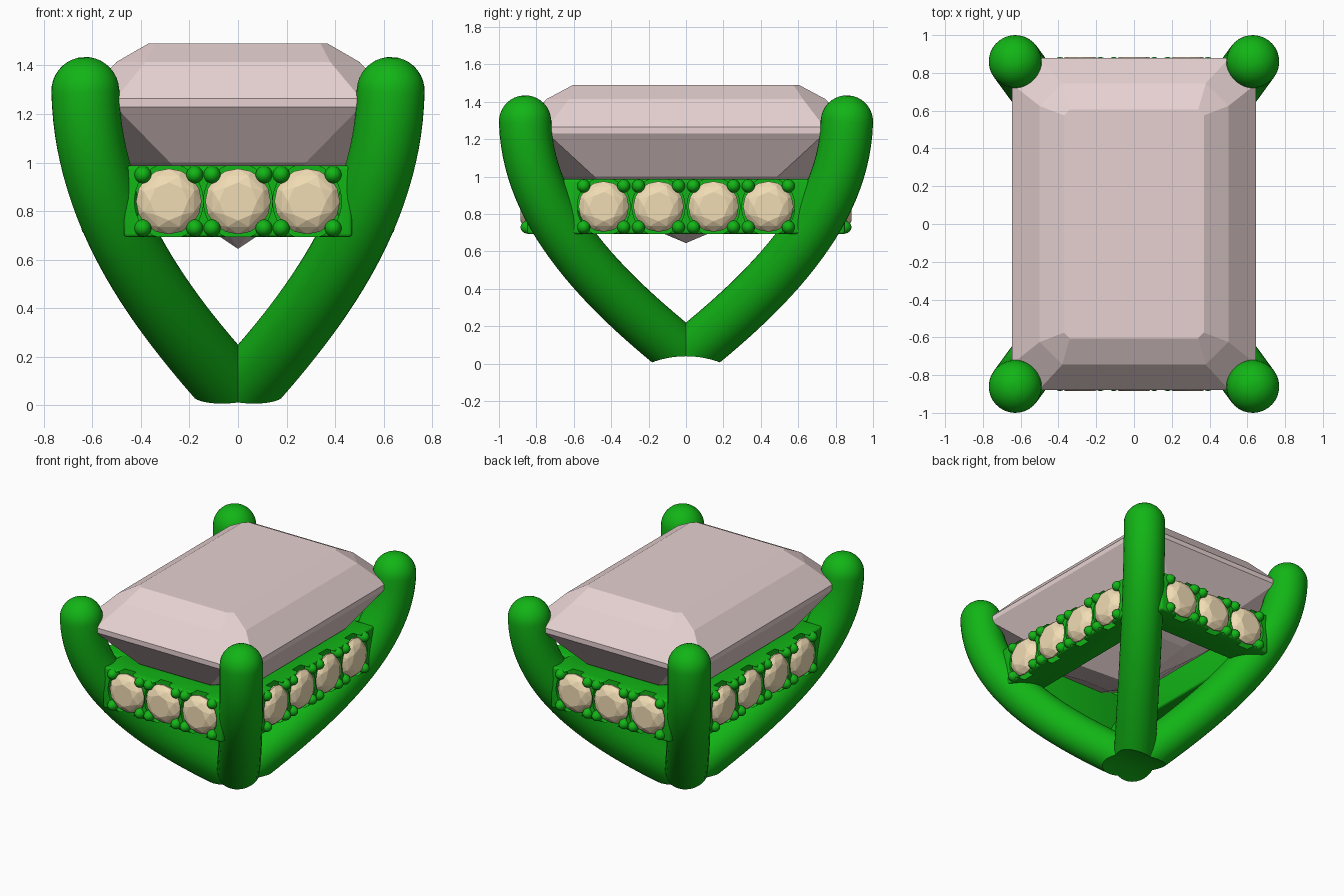
import bpy, bmesh
from math import sin, cos, pi, radians
from mathutils import Vector, Matrix
from mathutils.geometry import interpolate_bezier

if "Cube" in bpy.data.objects:
    bpy.data.objects.remove(bpy.data.objects["Cube"])


def material(name, rgb):
    m = bpy.data.materials.new(name)
    m.diffuse_color = (*rgb, 1)
    m.use_nodes = True
    m.node_tree.nodes["Principled BSDF"].inputs["Base Color"].default_value = m.diffuse_color
    return m


METAL = material("green_metal", (0.006, 0.46, 0.008))
PINK = material("pale_pink", (0.80, 0.64, 0.64))
CREAM = material("cream", (0.88, 0.72, 0.46))


def to_object(bm, name, mat, smooth=False):
    bmesh.ops.recalc_face_normals(bm, faces=bm.faces)
    me = bpy.data.meshes.new(name)
    bm.to_mesh(me)
    bm.free()
    ob = bpy.data.objects.new(name, me)
    bpy.context.collection.objects.link(ob)
    me.materials.append(mat)
    if smooth:
        smooth_shade(ob)
    return ob


def activate(ob):
    bpy.ops.object.select_all(action='DESELECT')
    ob.select_set(True)
    bpy.context.view_layer.objects.active = ob


def smooth_shade(ob):
    activate(ob)
    bpy.ops.object.shade_smooth_by_angle(angle=radians(40))


def boolean(ob, cutter, op='DIFFERENCE'):
    activate(ob)
    mod = ob.modifiers.new("bool", 'BOOLEAN')
    mod.operation, mod.object, mod.solver = op, cutter, 'EXACT'
    mod.use_self = True
    bpy.ops.object.modifier_apply(modifier=mod.name)
    bpy.data.objects.remove(cutter)


def hull(points, name, mat):
    bm = bmesh.new()
    for p in points:
        bm.verts.new(p)
    res = bmesh.ops.convex_hull(bm, input=bm.verts)
    bmesh.ops.delete(bm, geom=[v for v in res["geom_interior"]
                               if isinstance(v, bmesh.types.BMVert)], context='VERTS')
    bmesh.ops.dissolve_limit(bm, angle_limit=0.01, verts=bm.verts, edges=bm.edges)
    return to_object(bm, name, mat)


# Prongs: round tubes with domed tips, meeting at the base
RAD, SEG = 0.14, 32


def add_prong(bm, sx, sy):
    d = Vector((sx * 0.59, sy * 0.807, 0))
    side = Vector((-d.y, d.x, 0)).normalized()
    path = interpolate_bezier(Vector((0, 0.04, 0)), Vector((0.56, 0.4, 0)),
                              Vector((1.05, 0.8, 0)), Vector((1.066, 1.295, 0)), 28)
    path = [Vector((-0.09, -0.02, 0))] + list(path)
    rings = []
    for i, p in enumerate(path):
        t = (path[min(i + 1, len(path) - 1)] - path[max(i - 1, 0)]).normalized()
        rings.append((p, t, RAD))
    for k in range(1, 9):
        a = k * pi / 18
        rings.append((path[-1] + t * RAD * sin(a), t, RAD * cos(a)))
    loops = []
    for p, t, r in rings:
        c = d * p.x + Vector((0, 0, p.y))
        n = d * -t.y + Vector((0, 0, t.x))
        loops.append([bm.verts.new(c + r * (side * cos(2 * pi * j / SEG) + n * sin(2 * pi * j / SEG)))
                      for j in range(SEG)])
    for a, b in zip(loops, loops[1:]):
        for j in range(SEG):
            k = (j + 1) % SEG
            bm.faces.new((a[j], a[k], b[k], b[j]))
    bm.faces.new(loops[0])
    bm.faces.new(loops[-1])


bm = bmesh.new()
for sx in (-1, 1):
    for sy in (-1, 1):
        add_prong(bm, sx, sy)
prongs = to_object(bm, "prongs", METAL)

# Curved underside that sits on a band
bm = bmesh.new()
bmesh.ops.create_cone(bm, cap_ends=True, segments=96, radius1=0.52, radius2=0.52, depth=2,
                      matrix=Matrix.Translation((0, 0, -0.48)) @ Matrix.Rotation(pi / 2, 4, 'Y'))
boolean(prongs, to_object(bm, "base_cutter", METAL))
smooth_shade(prongs)

# Centre stone: cut-corner rectangle levels (half x, half y, corner cut, z)
levels = [(0.37, 0.605, 0.03, 1.49), (0.50, 0.745, 0.12, 1.415), (0.645, 0.88, 0.14, 1.265),
          (0.645, 0.88, 0.14, 1.23), (0.50, 0.71, 0.22, 1.0), (0.25, 0.39, 0.14, 0.81)]
pts = [(0, 0, 0.645)]
for hx, hy, c, z in levels:
    pts += [(sx * x, sy * y, z) for sx in (-1, 1) for sy in (-1, 1)
            for x, y in ((hx, hy - c), (hx - c, hy))]
hull(pts, "centre_stone", PINK)


# Accent stone: round brilliant pointing along -y, girdle at the origin
def ring(n, r, out, turn=0):
    return [(r * cos(2 * pi * (i + turn) / n), -out, r * sin(2 * pi * (i + turn) / n)) for i in range(n)]


accent = hull(ring(8, 0.078, 0.05) + ring(8, 0.113, 0.033, 0.5) + ring(16, 0.135, 0.004)
              + ring(16, 0.135, -0.006) + [(0, 0.11, 0)], "accent_stone", CREAM)
accent_mesh = accent.data
bpy.data.objects.remove(accent)

ZC = 0.84


# Rails: scalloped bars with corner beads, local front facing -y
def rail(name, angle, face, half, centres):
    rot = Matrix.Rotation(angle, 4, 'Z')
    bm = bmesh.new()
    bmesh.ops.create_cube(bm, size=1, matrix=Matrix.Translation((0, -face + 0.115, ZC))
                          @ Matrix.Diagonal((2 * half, 0.23, 0.295, 1)))
    bmesh.ops.bevel(bm, geom=bm.edges[:], offset=0.015, segments=3, profile=0.5, affect='EDGES')
    bar = to_object(bm, name, METAL)
    bm = bmesh.new()
    for u in centres:
        bmesh.ops.create_cone(bm, cap_ends=True, segments=40, radius1=0.1415, radius2=0.1415, depth=0.1,
                              matrix=Matrix.Translation((u, -face, ZC)) @ Matrix.Diagonal((1, 1, 1.1, 1))
                              @ Matrix.Rotation(pi / 2, 4, 'X'))
    boolean(bar, to_object(bm, "seat_cutter", METAL))
    bm = bmesh.new()
    bm.from_mesh(bar.data)
    for u in centres:
        for su in (-1, 1):
            for sz in (-1, 1):
                bmesh.ops.create_uvsphere(bm, u_segments=16, v_segments=10, radius=1,
                    matrix=Matrix.Translation((u + su * 0.107, -face + 0.01, ZC + sz * 0.11))
                    @ Matrix.Diagonal((0.036, 0.045, 0.036, 1)))
    bmesh.ops.transform(bm, matrix=rot, verts=bm.verts)
    bm.to_mesh(bar.data)
    bm.free()
    smooth_shade(bar)
    for i, u in enumerate(centres):
        st = bpy.data.objects.new(f"{name}_stone_{i + 1}", accent_mesh)
        st.matrix_world = rot @ Matrix.Translation((u, -face + 0.015, ZC))
        bpy.context.collection.objects.link(st)


short, long = (-0.285, 0, 0.285), (-0.44, -0.147, 0.147, 0.44)
rail("front_rail", 0, 0.85, 0.47, short)
rail("back_rail", pi, 0.85, 0.47, short)
rail("right_rail", pi / 2, 0.61, 0.66, long)
rail("left_rail", -pi / 2, 0.61, 0.66, long)
